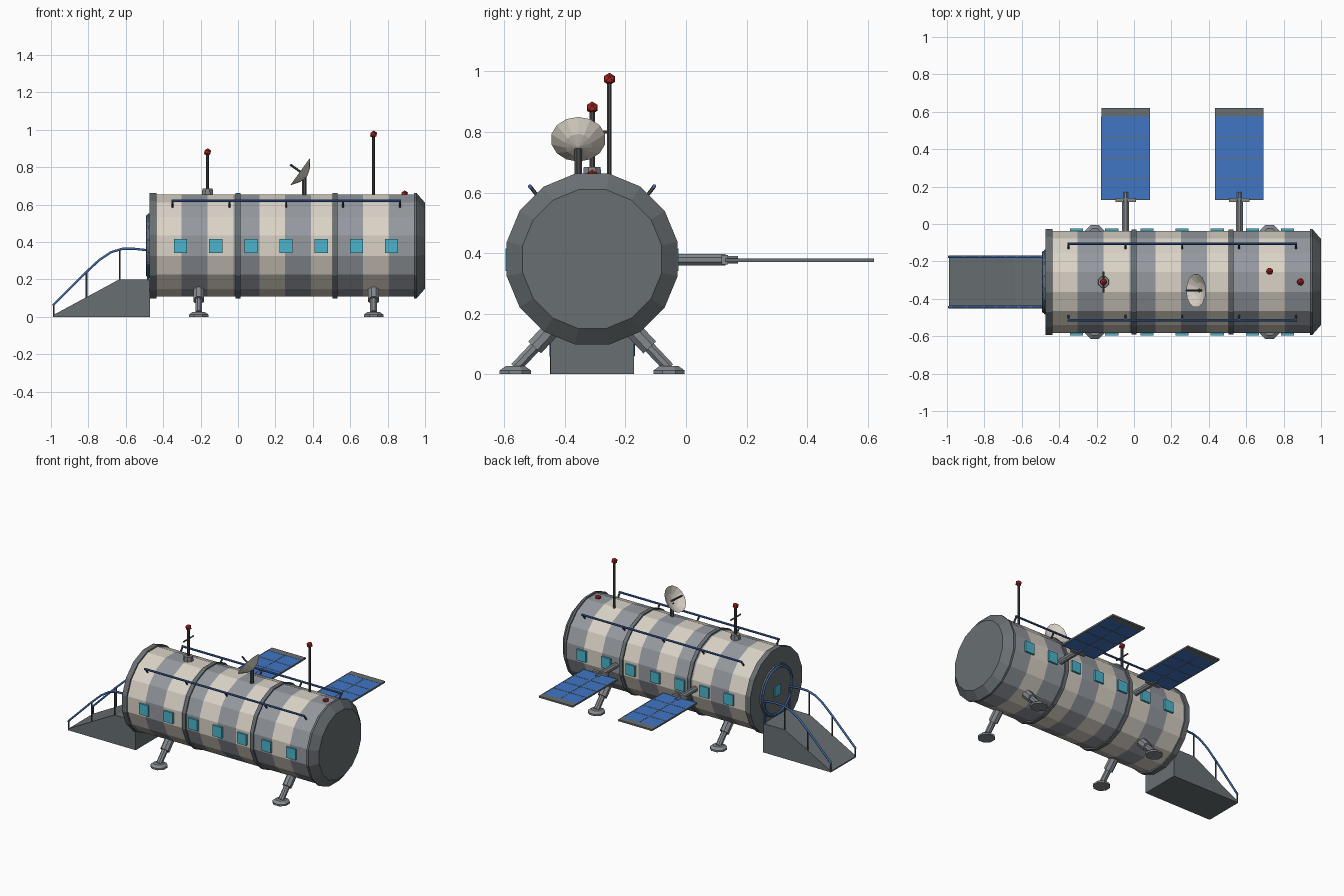
import bpy, bmesh, math
from mathutils import Vector

cube = bpy.data.objects.get("Cube")
if cube:
    bpy.data.objects.remove(cube, do_unlink=True)

CY, CZ = -0.31, 0.38      # hull axis
AP = 0.273                # hull flat-to-centre distance


def material(name, r, g, b):
    m = bpy.data.materials.new(name)
    m.use_nodes = True
    m.diffuse_color = (r, g, b, 1)
    m.node_tree.nodes["Principled BSDF"].inputs["Base Color"].default_value = (r, g, b, 1)
    return m


CREAM = material("cream", 0.70, 0.65, 0.57)
STRIPE = material("stripe grey", 0.30, 0.32, 0.35)
DARK = material("dark grey", 0.14, 0.16, 0.17)
METAL = material("leg grey", 0.23, 0.25, 0.27)
ROD = material("rod grey", 0.07, 0.075, 0.08)
BLUE = material("panel blue", 0.05, 0.18, 0.56)
RAIL = material("rail blue", 0.05, 0.14, 0.40)
TEAL = material("window teal", 0.07, 0.46, 0.60)
RED = material("lamp red", 0.42, 0.02, 0.02)


def finish(name, bm, *mats):
    bmesh.ops.recalc_face_normals(bm, faces=bm.faces)
    me = bpy.data.meshes.new(name)
    bm.to_mesh(me)
    bm.free()
    for m in mats:
        me.materials.append(m)
    ob = bpy.data.objects.new(name, me)
    bpy.context.collection.objects.link(ob)
    return ob


def lathe(name, origin, axis, profile, mats, n=8, rule=None):
    """Spin (distance, radius) pairs about an axis; rule picks a colour per ring."""
    axis, origin = Vector(axis).normalized(), Vector(origin)
    side = Vector((1, 0, 0)) if abs(axis.z) > 0.99 else Vector((0, 0, 1)).cross(axis).normalized()
    up = axis.cross(side)
    bm = bmesh.new()
    rings = []
    for d, r in profile:
        ring = []
        for k in range(n):
            a = (k + 0.5) * math.tau / n
            ring.append(bm.verts.new(origin + axis * d + (side * math.cos(a) + up * math.sin(a)) * r))
        rings.append(ring)
    for i in range(len(rings) - 1):
        for k in range(n):
            j = (k + 1) % n
            f = bm.faces.new((rings[i][k], rings[i][j], rings[i + 1][j], rings[i + 1][k]))
            f.material_index = rule(i) if rule else 0
    bm.faces.new(rings[0])
    bm.faces.new(rings[-1])
    return finish(name, bm, *mats)


def rod(name, a, b, r, mat, n=8, r2=None):
    d = Vector(b) - Vector(a)
    return lathe(name, a, d, [(0, r), (d.length, r if r2 is None else r2)], [mat], n)


def box(name, centre, size, mat):
    bm = bmesh.new()
    bmesh.ops.create_cube(bm, size=1)
    for v in bm.verts:
        v.co = Vector([c + p * s for c, p, s in zip(centre, v.co, size)])
    return finish(name, bm, mat)


def ball(name, centre, r):
    bm = bmesh.new()
    bmesh.ops.create_icosphere(bm, subdivisions=1, radius=r)
    bmesh.ops.translate(bm, verts=bm.verts, vec=centre)
    return finish(name, bm, RED)


def tube(name, pts, r, mat, closed=False):
    cu = bpy.data.curves.new(name, 'CURVE')
    cu.dimensions = '3D'
    cu.bevel_depth, cu.bevel_resolution, cu.use_fill_caps = r, 1, True
    sp = cu.splines.new('POLY')
    sp.points.add(len(pts) - 1)
    for p, co in zip(sp.points, pts):
        p.co = (*co, 1)
    sp.use_cyclic_u = closed
    cu.materials.append(mat)
    ob = bpy.data.objects.new(name, cu)
    bpy.context.collection.objects.link(ob)


# Hull: ten alternating bands, joint rings and end caps
X0, X1, BANDS = -0.44, 0.945, 10
lathe("hull", (X0, CY, CZ), (1, 0, 0),
      [(i * (X1 - X0) / BANDS, 0.278) for i in range(BANDS + 1)],
      [CREAM, STRIPE], 16, lambda i: i % 2)
for x in (0.0, 0.518):
    lathe("joint_ring", (x - 0.013, CY, CZ), (1, 0, 0), [(0, 0.287), (0.026, 0.287)], [DARK], 16)
lathe("entry_ring", (-0.473, CY, CZ), (1, 0, 0), [(0, 0.288), (0.036, 0.288)], [DARK], 16)
lathe("end_cap", (0.94, CY, CZ), (1, 0, 0), [(0, 0.288), (0.014, 0.288), (0.06, 0.234)], [DARK], 16)

# Entry door with a round blue rim and a small window
lathe("door", (-0.482, CY, CZ), (1, 0, 0), [(0, 0.175), (0.02, 0.18)], [DARK], 16)
tube("door_rim", [(-0.483, CY + 0.16 * math.cos(k * math.tau / 24), CZ + 0.16 * math.sin(k * math.tau / 24))
                  for k in range(24)], 0.008, RAIL, True)
box("door_window", (-0.484, CY, CZ), (0.008, 0.07, 0.07), TEAL)

# Side windows
for s in (-1, 1):
    for i in range(7):
        box("window", (-0.307 + 0.188 * i, CY + s * (AP + 0.003), CZ - 0.002), (0.07, 0.02, 0.075), TEAL)

# Hand rails along the roof
for s in (-1, 1):
    y = CY + s * 0.205
    rod("roof_rail", (-0.355, y, 0.62), (0.872, y, 0.62), 0.007, RAIL)
    for i in range(5):
        x = -0.35 + 0.304 * i
        rod("roof_rail_post", (x, CY + s * 0.17, 0.575), (x, y, 0.62), 0.006, ROD, 6)

# Landing legs
for x in (-0.21, 0.725):
    for s in (-1, 1):
        foot, knee, hip = [Vector((x, CY + s * o, z)) for o, z in ((0.254, 0.02), (0.19, 0.088), (0.13, 0.152))]
        lathe("foot_pad", (x, foot.y, 0), (0, 0, 1), [(0, 0.056), (0.012, 0.056), (0.026, 0.035)], [METAL], 8)
        rod("lower_leg", foot, knee, 0.02, METAL)
        rod("upper_leg", knee, hip, 0.031, METAL)

# Entry ramp: side profile pushed across the width
bm = bmesh.new()
outline = [(-0.99, 0), (-0.47, 0), (-0.47, 0.2), (-0.635, 0.2), (-0.99, 0.008)]
face = bm.faces.new([bm.verts.new((x, CY - 0.138, z)) for x, z in outline])
pushed = bmesh.ops.extrude_face_region(bm, geom=[face])["geom"]
bmesh.ops.translate(bm, verts=[v for v in pushed if isinstance(v, bmesh.types.BMVert)], vec=(0, 0.276, 0))
finish("ramp", bm, DARK)

# Ramp hand rails
arc = [(-0.99, 0.06), (-0.9, 0.15), (-0.81, 0.24), (-0.74, 0.305), (-0.68, 0.345),
       (-0.62, 0.363), (-0.56, 0.364), (-0.484, 0.356)]
for s in (-1, 1):
    y = CY + s * 0.134
    tube("ramp_rail", [(x, y, z) for x, z in arc], 0.007, RAIL)
    for x, low, high in ((-0.985, 0, 0.065), (-0.81, 0.1, 0.24), (-0.632, 0.19, 0.36)):
        rod("ramp_rail_post", (x, y, low), (x, y, high), 0.005, ROD, 6)
    rod("ramp_end_post", (-0.482, y, 0.19), (-0.482, y, 0.356), 0.006, RAIL, 6)

# Antennas and roof lamp
lathe("antenna_base", (-0.163, CY, 0.645), (0, 0, 1), [(0, 0.033), (0.04, 0.03)], [METAL], 8)
rod("short_antenna", (-0.163, CY, 0.65), (-0.163, CY, 0.875), 0.01, ROD)
rod("antenna_crossbar", (-0.163, CY - 0.055, 0.8), (-0.163, CY + 0.055, 0.8), 0.005, ROD, 6)
ball("short_antenna_lamp", (-0.163, CY, 0.88), 0.021)
rod("tall_antenna", (0.725, -0.253, 0.64), (0.725, -0.253, 0.97), 0.008, ROD)
ball("tall_antenna_lamp", (0.725, -0.253, 0.975), 0.021)
ball("roof_lamp", (0.89, CY, 0.655), 0.021)

# Dish on a post
DY = -0.356
rod("dish_post", (0.355, DY, 0.64), (0.355, DY, 0.745), 0.013, ROD)
aim = Vector((-0.81, 0, 0.585))
rim = Vector((0.332, DY, 0.776))
lathe("dish", rim, aim, [(-0.045, 0.003), (-0.033, 0.045), (0, 0.091), (-0.025, 0.045), (-0.036, 0.003)],
      [CREAM], 14)
rod("dish_feed", rim - aim * 0.038, rim + aim * 0.065, 0.006, ROD, 6)

# Solar wings
for x in (-0.045, 0.563):
    rod("wing_arm", (x, CY + 0.26, 0.378), (x, 0.13, 0.378), 0.02, METAL)
    box("wing_hub", (x, 0.128, 0.378), (0.11, 0.02, 0.03), METAL)
    rod("wing_clasp", (x, 0.13, 0.378), (x, 0.172, 0.378), 0.013, METAL)
    box("wing_panel", (x, 0.352, 0.376), (0.252, 0.446, 0.009), BLUE)
    box("wing_tip", (x, 0.598, 0.376), (0.26, 0.046, 0.011), DARK)
    for o in (-0.128, 0, 0.128):
        box("wing_bar_long", (x + o, 0.352, 0.376), (0.005, 0.446, 0.0115), DARK)
    for i in range(4):
        box("wing_bar_cross", (x, 0.132 + 0.111 * i, 0.376), (0.258, 0.005, 0.0115), DARK)
